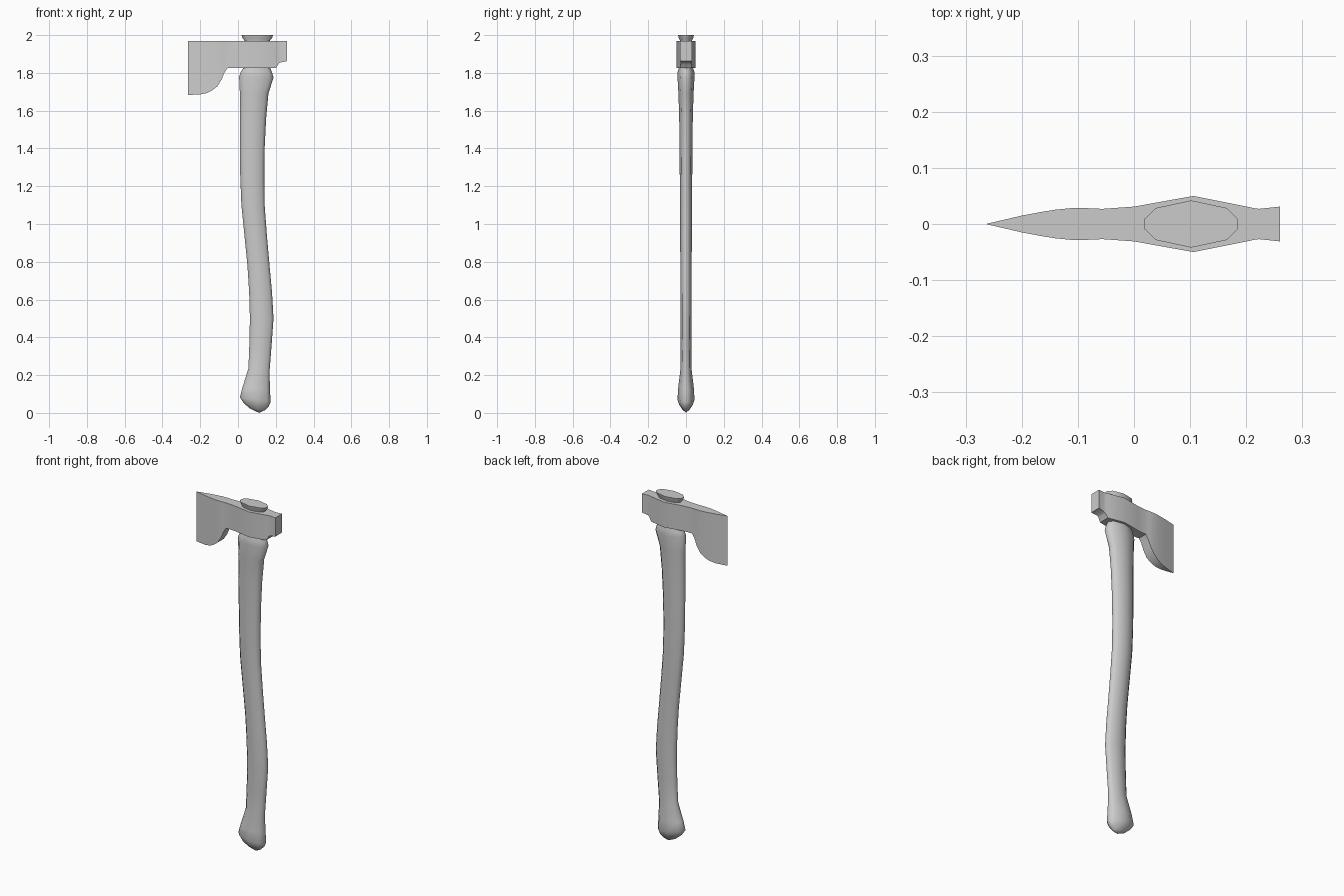
import bpy, bmesh, math


def finish(name, bm, angle):
    bmesh.ops.remove_doubles(bm, verts=bm.verts, dist=1e-5)
    bmesh.ops.recalc_face_normals(bm, faces=bm.faces)
    mesh = bpy.data.meshes.new(name)
    bm.to_mesh(mesh)
    bm.free()
    ob = bpy.data.objects.new(name, mesh)
    bpy.context.collection.objects.link(ob)
    bpy.ops.object.select_all(action='DESELECT')
    ob.select_set(True)
    bpy.context.view_layer.objects.active = ob
    bpy.ops.object.shade_smooth_by_angle(angle=math.radians(angle))
    return ob


def bridge(bm, a, b):
    n = len(a)
    for i in range(n):
        j = (i + 1) % n
        quad = []
        for v in (a[i], a[j], b[j], b[i]):
            if v not in quad:
                quad.append(v)
        if len(quad) > 2:
            bm.faces.new(quad)


# Handle: ten-sided rings given as left x, left z, right x, right z, half depth
rings = [
    (0.065, 0.022, 0.142, 0.014, 0.019),
    (0.032, 0.050, 0.163, 0.035, 0.036),
    (0.010, 0.083, 0.173, 0.058, 0.045),
    (0.022, 0.130, 0.169, 0.125, 0.042),
    (0.055, 0.235, 0.167, 0.220, 0.030),
    (0.060, 0.360, 0.178, 0.360, 0.029),
    (0.063, 0.500, 0.188, 0.500, 0.030),
    (0.059, 0.640, 0.180, 0.640, 0.030),
    (0.050, 0.780, 0.167, 0.780, 0.030),
    (0.034, 0.940, 0.153, 0.940, 0.031),
    (0.018, 1.100, 0.141, 1.100, 0.032),
    (0.012, 1.250, 0.139, 1.250, 0.033),
    (0.010, 1.400, 0.141, 1.400, 0.034),
    (0.010, 1.560, 0.149, 1.560, 0.036),
    (0.010, 1.690, 0.161, 1.690, 0.040),
    (0.006, 1.780, 0.188, 1.775, 0.045),
    (0.016, 1.808, 0.180, 1.803, 0.044),
    (0.031, 1.830, 0.170, 1.830, 0.036),
    (0.035, 1.970, 0.168, 1.970, 0.031),
    (0.023, 1.985, 0.181, 1.985, 0.039),
    (0.019, 2.000, 0.185, 2.000, 0.042),
]
quarter = [(1, 0.22), (0.76, 0.68), (0, 1), (-0.76, 0.68), (-1, 0.22)]
section = quarter + [(u, -v) for u, v in reversed(quarter)]

bm = bmesh.new()
loops = []
for xl, zl, xr, zr, d in rings:
    loops.append([bm.verts.new((xl + (xr - xl) * (u + 1) / 2, v * d,
                                zl + (zr - zl) * (u + 1) / 2)) for u, v in section])
for a, b in zip(loops, loops[1:]):
    bridge(bm, a, b)
bm.faces.new(loops[-1])
tip = bm.verts.new((0.112, 0, 0))
for i in range(len(section)):
    bm.faces.new((tip, loops[0][i], loops[0][(i + 1) % len(section)]))
finish("handle", bm, 60)

# Axe head: cross-sections along x given as x, half thickness, bottom z
TOP = 1.97
columns = [
    (-0.264, 0.000, 1.683),
    (-0.200, 0.015, 1.686),
    (-0.165, 0.0215, 1.693),
    (-0.140, 0.0255, 1.705),
    (-0.110, 0.0285, 1.728),
    (-0.088, 0.0285, 1.763),
    (-0.072, 0.0275, 1.801),
    (-0.056, 0.027, 1.825),
    (0.000, 0.031, 1.825),
    (0.106, 0.050, 1.825),
    (0.201, 0.031, 1.825),
    (0.215, 0.028, 1.849),
    (0.223, 0.027, 1.855),
    (0.260, 0.031, 1.862),
]
bm = bmesh.new()
loops = []
for x, h, z in columns:
    if h == 0:
        lo, hi = bm.verts.new((x, 0, z)), bm.verts.new((x, 0, TOP))
        loops.append([lo, lo, hi, hi])
    else:
        loops.append([bm.verts.new(p) for p in
                      ((x, -h, z), (x, h, z), (x, h, TOP), (x, -h, TOP))])
for a, b in zip(loops, loops[1:]):
    bridge(bm, a, b)
bm.faces.new(loops[-1])
finish("axe_head", bm, 35)
